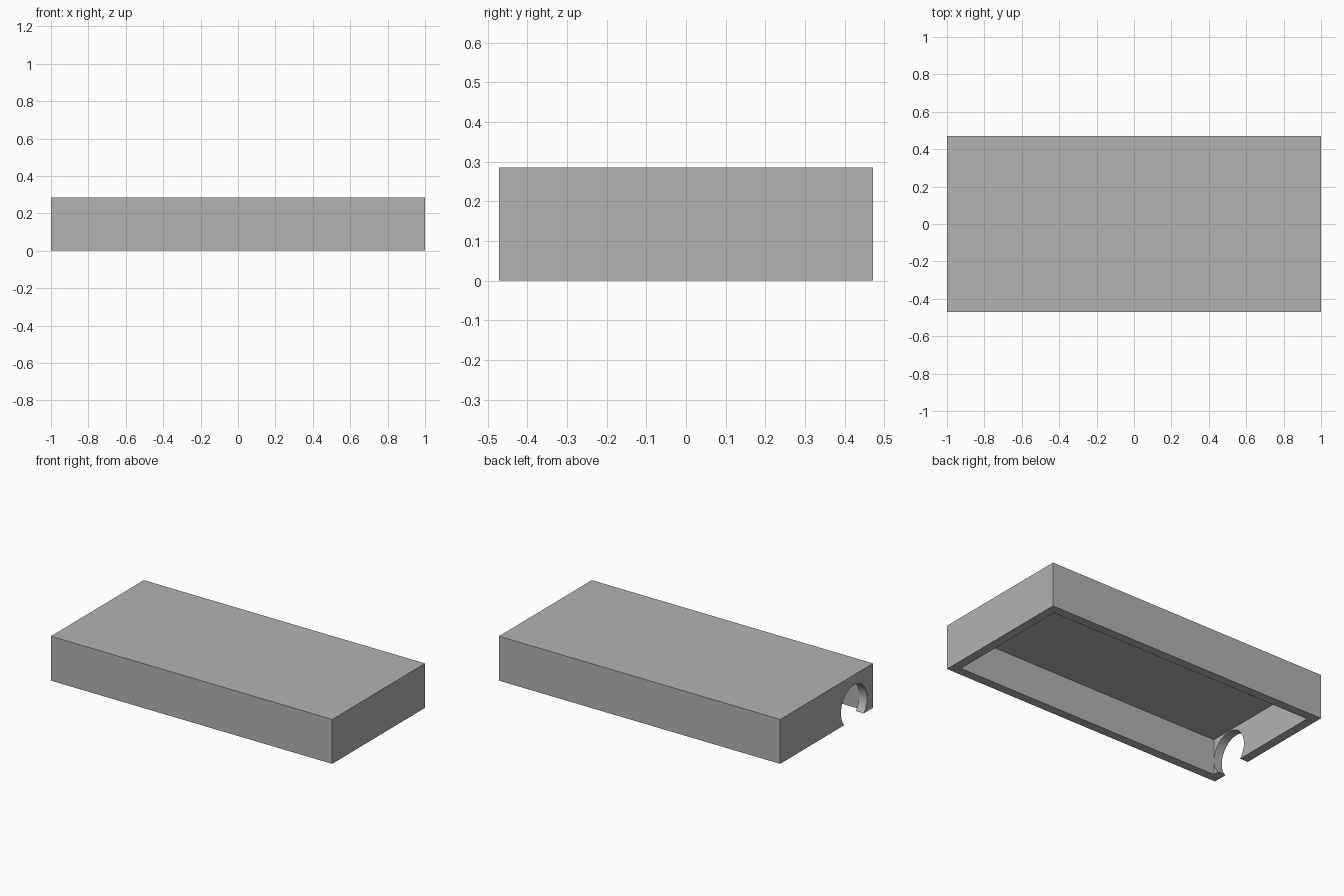
import bpy
import math

default = bpy.data.objects.get("Cube")
if default:
    bpy.data.objects.remove(default, do_unlink=True)

U = 1 / 35                      # one design unit
LENGTH, WIDTH, HEIGHT, WALL = 70 * U, 33 * U, 10 * U, 2 * U
HOLE_Y, HOLE_Z, HOLE_R = -9.75 * U, 3.1 * U, 4.65 * U

grey = bpy.data.materials.new("plain grey")
grey.use_nodes = True
COLOUR = (0.45, 0.45, 0.45, 1)
grey.diffuse_color = COLOUR
grey.node_tree.nodes["Principled BSDF"].inputs["Base Color"].default_value = COLOUR


def box(name, size, z_low):
    """Box centred in x and y, with its underside at z_low."""
    bpy.ops.mesh.primitive_cube_add(size=1, location=(0, 0, z_low + size[2] / 2))
    ob = bpy.context.object
    ob.name = name
    ob.scale = size
    bpy.ops.object.transform_apply(location=True, rotation=True, scale=True)
    ob.data.materials.append(grey)
    return ob


def cut(target, cutter):
    """Subtract the cutter from the target, then discard the cutter."""
    cutter.hide_render = True
    mod = target.modifiers.new("cut", 'BOOLEAN')
    mod.operation = 'DIFFERENCE'
    mod.solver = 'EXACT'
    mod.object = cutter
    bpy.ops.object.select_all(action='DESELECT')
    target.select_set(True)
    bpy.context.view_layer.objects.active = target
    bpy.ops.object.modifier_apply(modifier=mod.name)
    bpy.data.objects.remove(cutter, do_unlink=True)


# Open-bottomed cover
cover = box("cover", (LENGTH, WIDTH, HEIGHT), 0)

# Cavity under the cover
cavity = box("cavity_cutter", (LENGTH - 2 * WALL, WIDTH - 2 * WALL, HEIGHT), -WALL)
cut(cover, cavity)

# Round cable opening through one end wall, open at the rim
bpy.ops.mesh.primitive_cylinder_add(
    vertices=64, radius=HOLE_R, depth=4 * WALL,
    location=(-LENGTH / 2 + WALL / 2, HOLE_Y, HOLE_Z),
    rotation=(0, math.pi / 2, 0))
opening = bpy.context.object
opening.name = "opening_cutter"
opening.data.materials.append(grey)
cut(cover, opening)

# Smooth the opening, keep box edges sharp
bpy.ops.object.shade_smooth_by_angle(angle=math.radians(30))
